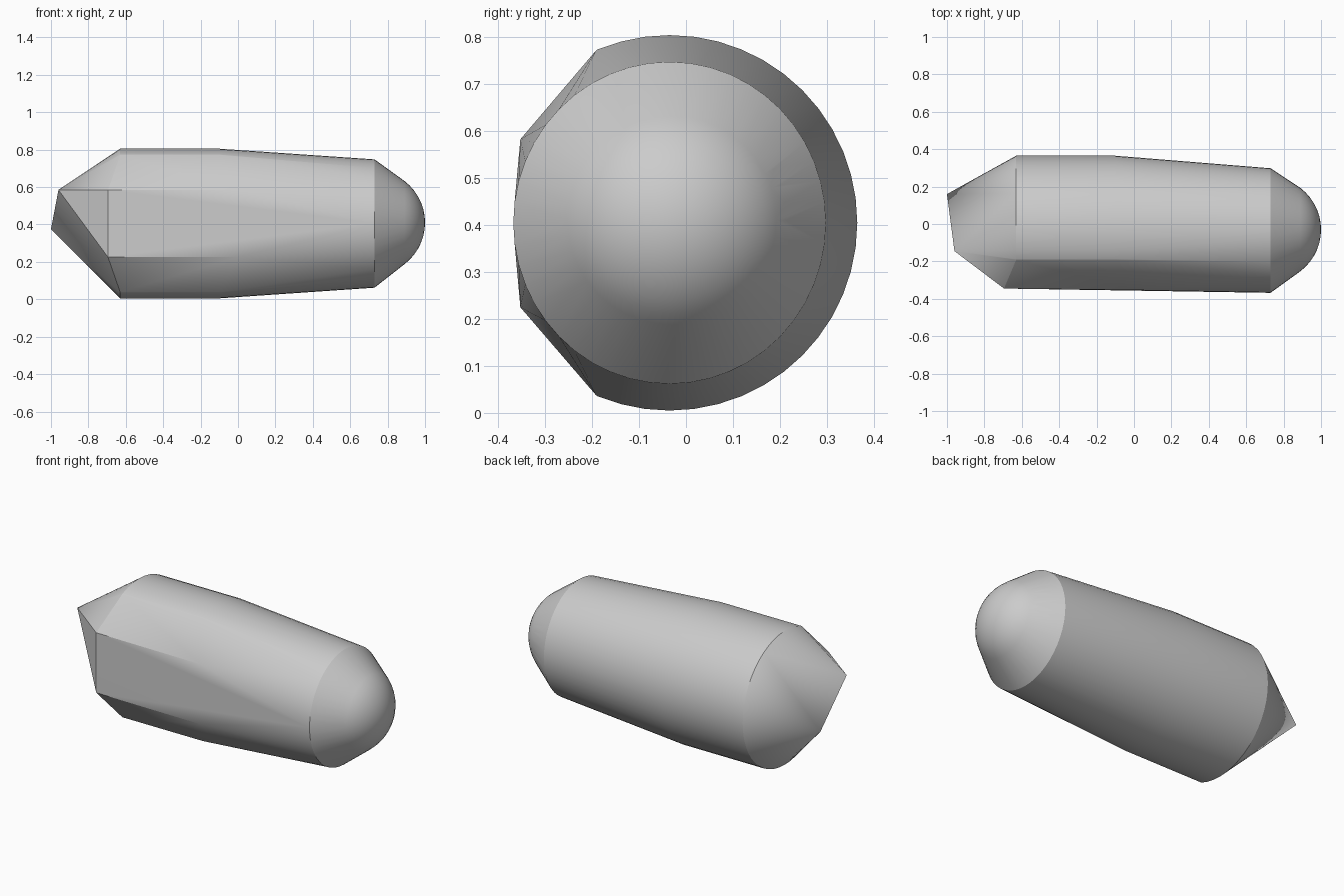
import bpy, bmesh, math
from mathutils import Matrix, Vector

if "Cube" in bpy.data.objects:
    bpy.data.objects.remove(bpy.data.objects["Cube"])

grey = bpy.data.materials.new("light_grey")
grey.use_nodes = True
COLOUR = (0.6, 0.6, 0.6, 1)
grey.diffuse_color = COLOUR
grey.node_tree.nodes["Principled BSDF"].inputs["Base Color"].default_value = COLOUR

AXIS_Y, AXIS_Z = -0.035, 0.405
bm = bmesh.new()


def ring(x, ry, rz, y_min=-1, steps=48):
    """Cross-section of the shell, cut off in front of y_min."""
    for i in range(steps):
        a = math.tau * i / steps
        y = AXIS_Y + ry * math.cos(a)
        if y >= y_min:
            bm.verts.new((x, y, AXIS_Z + rz * math.sin(a)))


# Barrel sections: two wide ones with a cut front, one narrower near the nose
CUT = -0.192
for x in (-0.63, -0.1):
    ring(x, 0.4, 0.4, CUT)
    for side in (-1, 1):
        bm.verts.new((x, CUT, AXIS_Z + side * 0.367))
ring(0.73, 0.333, 0.343)

# Flat front panel corners
for z in (0.225, 0.583):
    bm.verts.new((-0.695, -0.345, z))
    bm.verts.new((0.0, -0.353, z))

# Pointed tail ridge
bm.verts.new((-0.96, -0.145, 0.585))
bm.verts.new((-1.0, 0.16, 0.375))

# Rounded nose
bmesh.ops.create_uvsphere(
    bm, u_segments=40, v_segments=24, radius=0.28,
    matrix=Matrix.Translation(Vector((0.72, -0.03, 0.41))) @ Matrix.Rotation(math.pi / 2, 4, 'Y'))
bmesh.ops.delete(bm, geom=bm.faces[:] + bm.edges[:], context='EDGES_FACES')

# Wrap everything in one tight shell
for v in [v for v in bm.verts if not v.is_valid]:
    bm.verts.remove(v)
bmesh.ops.convex_hull(bm, input=bm.verts[:])
bmesh.ops.delete(bm, geom=[v for v in bm.verts if not v.link_faces], context='VERTS')
bmesh.ops.dissolve_limit(bm, angle_limit=math.radians(0.5), verts=bm.verts[:], edges=bm.edges[:])
bmesh.ops.recalc_face_normals(bm, faces=bm.faces[:])

mesh = bpy.data.meshes.new("shell")
bm.to_mesh(mesh)
bm.free()
mesh.materials.append(grey)
shell = bpy.data.objects.new("shell", mesh)
bpy.context.collection.objects.link(shell)

bpy.ops.object.select_all(action='DESELECT')
shell.select_set(True)
bpy.context.view_layer.objects.active = shell
bpy.ops.object.shade_smooth_by_angle(angle=math.radians(24))
